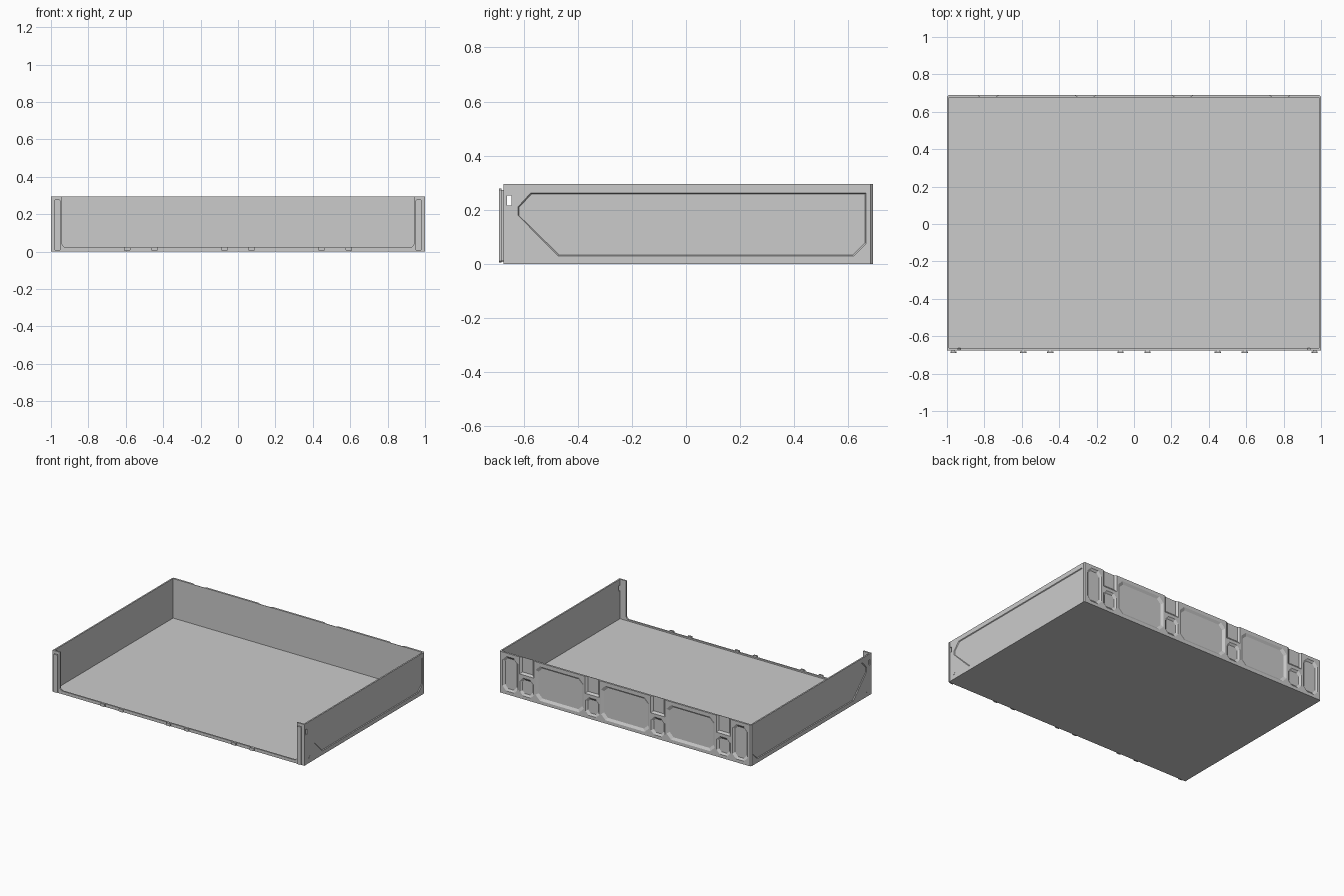
import bpy, bmesh

if "Cube" in bpy.data.objects:
    bpy.data.objects.remove(bpy.data.objects["Cube"])

W, D, H = 1.0, 0.69, 0.295      # half width, half depth, height
FRONT = -0.675                  # face of the front frame


def prism(name, pts, axis, d0, d1, inset=0.0):
    """Extrude a 2D outline along an axis from d0 to d1, optionally tapering."""
    us, vs = [p[0] for p in pts], [p[1] for p in pts]
    cu, cv = (min(us) + max(us)) / 2, (min(vs) + max(vs)) / 2
    su = 1 - 2 * inset / (max(us) - min(us))
    sv = 1 - 2 * inset / (max(vs) - min(vs))

    def place(u, v, d):
        return {'x': (d, u, v), 'y': (u, d, v), 'z': (u, v, d)}[axis]

    bm = bmesh.new()
    a = [bm.verts.new(place(u, v, d0)) for u, v in pts]
    b = [bm.verts.new(place(cu + (u - cu) * su, cv + (v - cv) * sv, d1)) for u, v in pts]
    bm.faces.new(a)
    bm.faces.new(b)
    for i in range(len(pts)):
        j = (i + 1) % len(pts)
        bm.faces.new((a[i], a[j], b[j], b[i]))
    bmesh.ops.recalc_face_normals(bm, faces=bm.faces)
    me = bpy.data.meshes.new(name)
    bm.to_mesh(me)
    bm.free()
    ob = bpy.data.objects.new(name, me)
    bpy.context.collection.objects.link(ob)
    return ob


def rect(u0, u1, v0, v1):
    return [(u0, v0), (u1, v0), (u1, v1), (u0, v1)]


def octagon(u0, u1, v0, v1, c):
    return [(u0 + c, v0), (u1 - c, v0), (u1, v0 + c), (u1, v1 - c),
            (u1 - c, v1), (u0 + c, v1), (u0, v1 - c), (u0, v0 + c)]


def cut(target, cutter):
    cutter.hide_render = True
    mod = target.modifiers.new("cut", 'BOOLEAN')
    mod.operation, mod.solver, mod.object = 'DIFFERENCE', 'EXACT', cutter
    bpy.context.view_layer.objects.active = target
    bpy.ops.object.modifier_apply(modifier=mod.name)
    bpy.data.objects.remove(cutter)


# Floor
prism("floor", rect(-0.992, 0.992, FRONT + 0.006, 0.68), 'z', 0.0, 0.012)

# Front frame: low lip with an upright flange at each end
half = [(W, 0), (W, H), (0.94, H), (0.94, 0.037), (0.927, 0.022)]
prism("front_frame", half + [(-x, z) for x, z in reversed(half)], 'y', FRONT, FRONT + 0.011)

# Back wall with chamfered corners
c = 0.009
back = prism("back_wall", [(-0.998, 0.676), (0.998, 0.676), (W, D - c), (W - c, D),
                           (c - W, D), (-W, D - c)], 'z', 0, H)
Y0, Y1 = D + 0.001, D - 0.0105

# Large pockets, corner pockets, then small pockets with open notches above
for x in (-0.52, 0, 0.52):
    cut(back, prism("cutter", octagon(x - 0.192, x + 0.192, 0.022, 0.272, 0.035), 'y', Y0, Y1, 0.018))
for s in (-1, 1):
    x = s * 0.912
    cut(back, prism("cutter", octagon(x - 0.062, x + 0.062, 0.022, 0.272, 0.03), 'y', Y0, Y1, 0.016))
for x in (-0.78, -0.26, 0.26, 0.78):
    cut(back, prism("cutter", octagon(x - 0.056, x + 0.056, 0.022, 0.152, 0.025), 'y', Y0, Y1, 0.016))
    cut(back, prism("cutter", rect(x - 0.058, x + 0.058, 0.172, 0.34), 'y', Y0, Y1, 0.016))

# Side walls: recessed panel, slot near the front, small diagonal clip
panel = [(-0.622, 0.212), (-0.575, 0.263), (0.666, 0.263), (0.666, 0.074),
         (0.62, 0.028), (-0.472, 0.028), (-0.622, 0.18)]
clip = [(-0.628, 0.032), (-0.621, 0.032), (-0.612, 0.044), (-0.612, 0.05)]
for s, side in ((-1, "left"), (1, "right")):
    wall = prism(side + "_wall", rect(FRONT + 0.002, 0.679, 0, H), 'x', s * 0.988, s * 0.9985)
    cut(wall, prism("cutter", panel, 'x', s * 1.0, s * 0.9935, 0.005))
    cut(wall, prism("cutter", rect(-0.661, -0.645, 0.215, 0.252), 'x', s * 0.97, s * 1.02))
    prism(side + "_clip", clip, 'x', s * 0.997, s * 1.0)

    # Upright rail on the front flange: narrow stem and wider head
    x = s * 0.966
    prism(side + "_rail_stem", rect(x - 0.009, x + 0.009, 0.012, 0.274), 'y', FRONT + 0.002, -0.682)
    prism(side + "_rail_head", octagon(x - 0.016, x + 0.016, 0.006, 0.278, 0.004), 'y', -0.682, -D)

# Pairs of pegs along the front lip
for i, mid in enumerate((-0.52, 0, 0.52)):
    for j, off in enumerate((-0.0725, 0.0725)):
        x = mid + off
        prism(f"peg_stem_{i}_{j}", rect(x - 0.010, x + 0.010, 0.008, 0.021), 'y', FRONT + 0.002, -0.682)
        prism(f"peg_head_{i}_{j}", octagon(x - 0.017, x + 0.017, 0.005, 0.025, 0.003), 'y', -0.682, -D)
